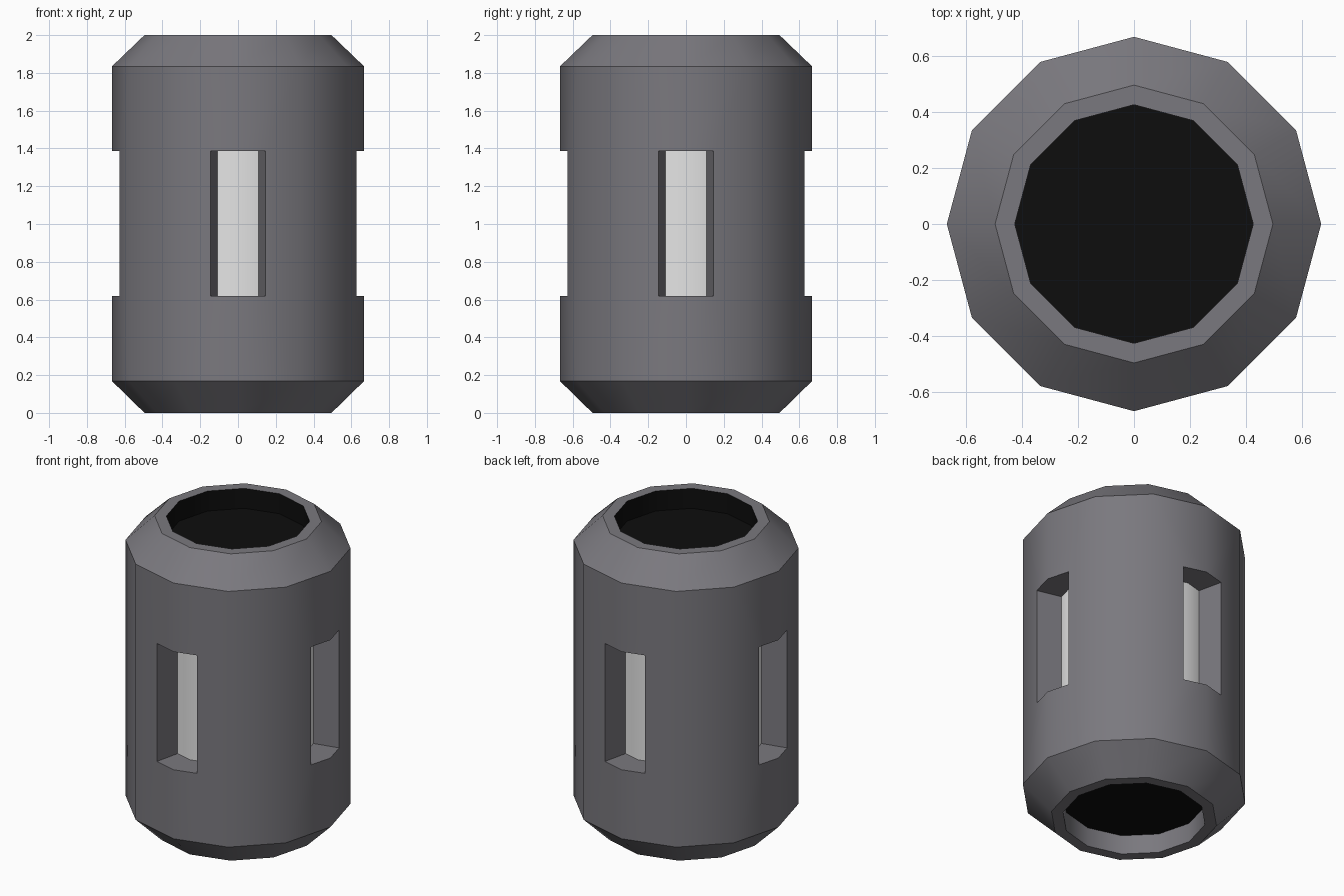
import bpy, bmesh, math

if "Cube" in bpy.data.objects:
    bpy.data.objects.remove(bpy.data.objects["Cube"])

SIDES = 12


def material(name, r, g, b):
    m = bpy.data.materials.new(name)
    m.diffuse_color = (r, g, b, 1)
    m.use_nodes = True
    m.node_tree.nodes["Principled BSDF"].inputs["Base Color"].default_value = m.diffuse_color
    return m


metal = material("grey metal", 0.195, 0.19, 0.21)
black = material("black", 0.004, 0.004, 0.004)
pale = material("pale light", 0.78, 0.78, 0.78)


def finish(name, bm, mats):
    bmesh.ops.recalc_face_normals(bm, faces=bm.faces[:])
    me = bpy.data.meshes.new(name)
    bm.to_mesh(me)
    bm.free()
    for m in mats:
        me.materials.append(m)
    ob = bpy.data.objects.new(name, me)
    bpy.context.collection.objects.link(ob)
    return ob


def lathe(name, profile, mats):
    """Closed twelve-sided solid from (radius, z) pairs, capped at both ends."""
    bm = bmesh.new()
    rings = [[bm.verts.new((r * math.cos(2 * math.pi * i / SIDES),
                            r * math.sin(2 * math.pi * i / SIDES), z))
              for i in range(SIDES)] for r, z in profile]
    for a, b in zip(rings, rings[1:]):
        for i in range(SIDES):
            j = (i + 1) % SIDES
            bm.faces.new((a[i], a[j], b[j], b[i]))
    bm.faces.new(rings[0])
    bm.faces.new(rings[-1])
    return finish(name, bm, mats)


def smooth(ob):
    bpy.ops.object.select_all(action='DESELECT')
    ob.select_set(True)
    bpy.context.view_layer.objects.active = ob
    bpy.ops.object.shade_smooth_by_angle(angle=math.radians(35))


# Chamfered casing with a shallow pocket in each end
casing = lathe("casing", [(0.425, 0.125), (0.425, 0), (0.495, 0), (0.667, 0.168),
                          (0.667, 1.835), (0.495, 2), (0.425, 2), (0.425, 1.87)],
               [metal, black])

# Four slot cutters whose side walls taper towards the axis
bm = bmesh.new()
taper = 0.145 / 0.628
for k in range(4):
    a = k * math.pi / 2
    c, s = math.cos(a), math.sin(a)
    plan = [(0.46, -0.46 * taper), (0.8, -0.8 * taper), (0.8, 0.8 * taper), (0.46, 0.46 * taper)]
    low, high = [[bm.verts.new((x * c - y * s, x * s + y * c, z)) for x, y in plan]
                 for z in (0.618, 1.387)]
    bm.faces.new(low)
    bm.faces.new(high)
    for i in range(4):
        j = (i + 1) % 4
        bm.faces.new((low[i], low[j], high[j], high[i]))
cutter = finish("slot_cutter", bm, [metal])
cutter.hide_render = True

# Cut the slots and keep the result as plain mesh
mod = casing.modifiers.new("slots", 'BOOLEAN')
mod.operation = 'DIFFERENCE'
mod.solver = 'EXACT'
mod.object = cutter
bpy.context.view_layer.objects.active = casing
bpy.ops.object.modifier_apply(modifier=mod.name)
bpy.data.objects.remove(cutter)

# Pocket floors and the upper pocket wall are black
for p in casing.data.polygons:
    r = math.hypot(p.center.x, p.center.y)
    floor = abs(p.normal.z) > 0.9 and r < 0.1
    upper_wall = p.center.z > 1.88 and abs(p.normal.z) < 0.1 and r < 0.43
    p.material_index = 1 if floor or upper_wall else 0
smooth(casing)

# Pale core showing through the slots
core = lathe("core", [(0.497, 0.5), (0.497, 1.5)], [pale])
smooth(core)
